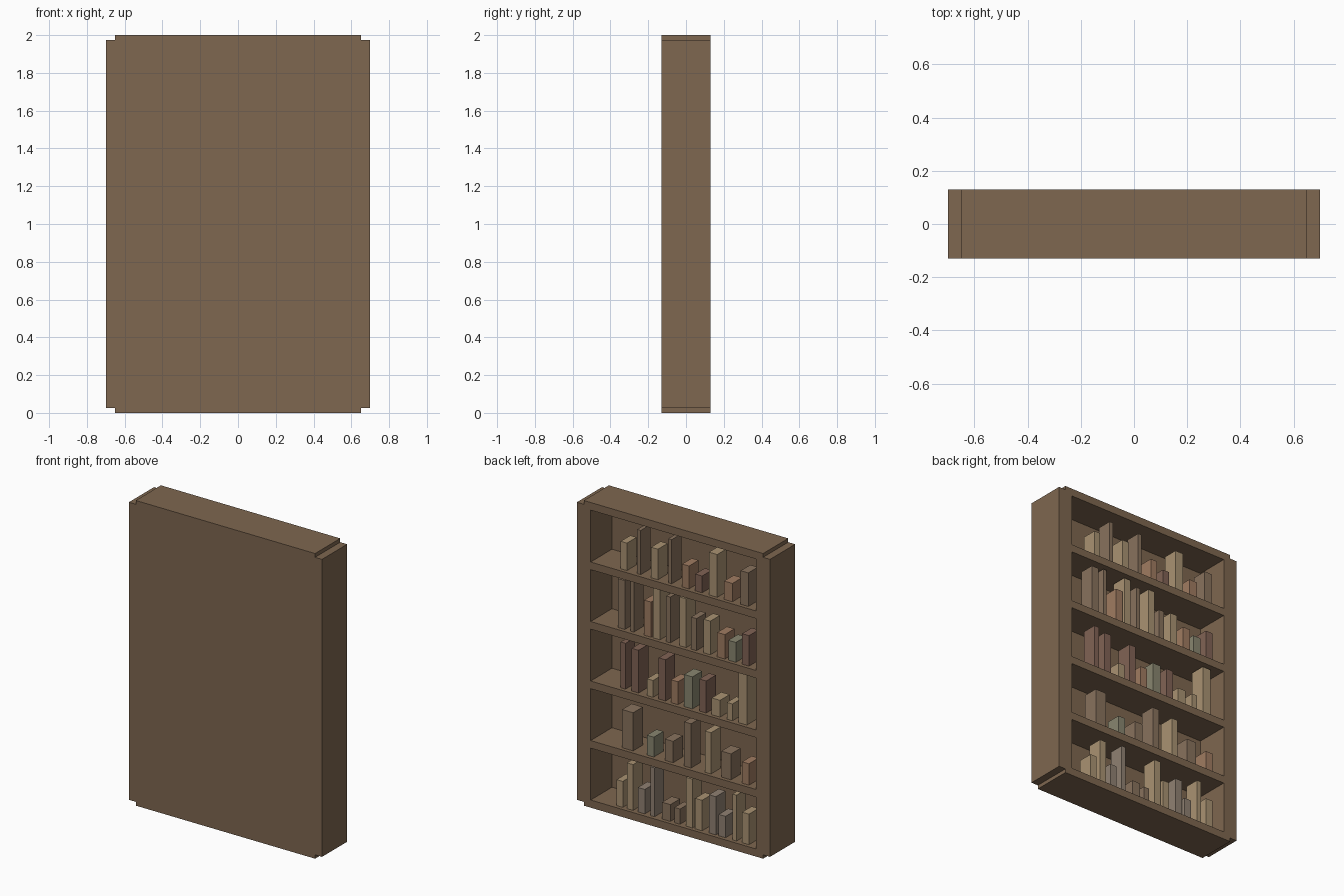
import bpy


def material(name, rgb):
    m = bpy.data.materials.new(name)
    m.diffuse_color = (*rgb, 1)
    return m


WOOD = material("wood", (0.21, 0.135, 0.08))
COVERS = {
    "t": material("tan", (0.40, 0.29, 0.17)),
    "b": material("brown", (0.25, 0.17, 0.11)),
    "o": material("orange_brown", (0.35, 0.20, 0.12)),
    "r": material("red_brown", (0.22, 0.125, 0.09)),
    "g": material("sage", (0.25, 0.24, 0.16)),
    "y": material("grey_brown", (0.28, 0.22, 0.17)),
}


def box(name, lo, hi, mat):
    bpy.ops.mesh.primitive_cube_add(size=1, location=[(a + b) / 2 for a, b in zip(lo, hi)])
    o = bpy.context.object
    o.name = name
    o.scale = [b - a for a, b in zip(lo, hi)]
    bpy.ops.object.transform_apply(location=False, rotation=False, scale=True)
    o.data.materials.append(mat)
    return o


DEPTH = 0.13
PITCH = 0.39

# Side boards
for side, x in (("left", -0.7), ("right", 0.6)):
    box(side + "_side_board", (x, -DEPTH, 0.025), (x + 0.1, DEPTH, 1.975), WOOD)

# Closed panel on the -y side
box("back_panel", (-0.65, -DEPTH, 0.0), (0.65, -0.09, 2.0), WOOD)

# Base, shelves and top; the base and top reach into the side boards
for i in range(6):
    half = 0.65 if i in (0, 5) else 0.6
    name = {0: "base_board", 5: "top_board"}.get(i, f"shelf_{i}")
    box(name, (-half, -DEPTH, i * PITCH), (half, DEPTH, i * PITCH + 0.05), WOOD)

# Books per shelf from the bottom up: "colour, right edge x, width, height"
ROWS = [
    "t .43 .045 .17, t .355 .045 .30, y .275 .05 .16, y .185 .03 .32, b .10 .06 .11, "
    "b .01 .04 .10, t -.075 .045 .32, t -.14 .05 .20, y -.24 .05 .25, y -.31 .05 .14, "
    "t -.41 .03 .30, t -.48 .05 .20",
    "b .39 .08 .25, g .21 .05 .13, b .08 .06 .14, b -.06 .05 .29, t -.21 .045 .27, "
    "b -.33 .07 .17, o -.48 .05 .14",
    "r .40 .035 .30, r .32 .05 .28, t .21 .045 .11, r .125 .05 .27, o .035 .05 .15, "
    "g -.06 .06 .21, r -.17 .05 .21, t -.26 .06 .11, t -.37 .04 .11, t -.455 .06 .33",
    "b .42 .05 .32, b .33 .025 .33, o .23 .05 .23, t .165 .05 .33, b .07 .03 .30, "
    "t -.025 .05 .32, b -.11 .04 .21, t -.20 .05 .22, o -.30 .055 .16, g -.38 .055 .13, "
    "r -.48 .05 .20",
    "t .40 .045 .18, b .28 .025 .29, t .18 .05 .20, b .055 .025 .29, o -.045 .05 .15, "
    "r -.14 .05 .11, t -.24 .06 .28, o -.35 .06 .12, b -.47 .055 .22",
]
for r, row in enumerate(ROWS):
    z = r * PITCH + 0.05
    for k, item in enumerate(row.split(",")):
        colour, x, w, h = item.split()
        x, w, h = float(x), float(w), float(h)
        box(f"book_{r + 1}_{k + 1}", (x - w, 0.005, z), (x, 0.105, z + h), COVERS[colour])
